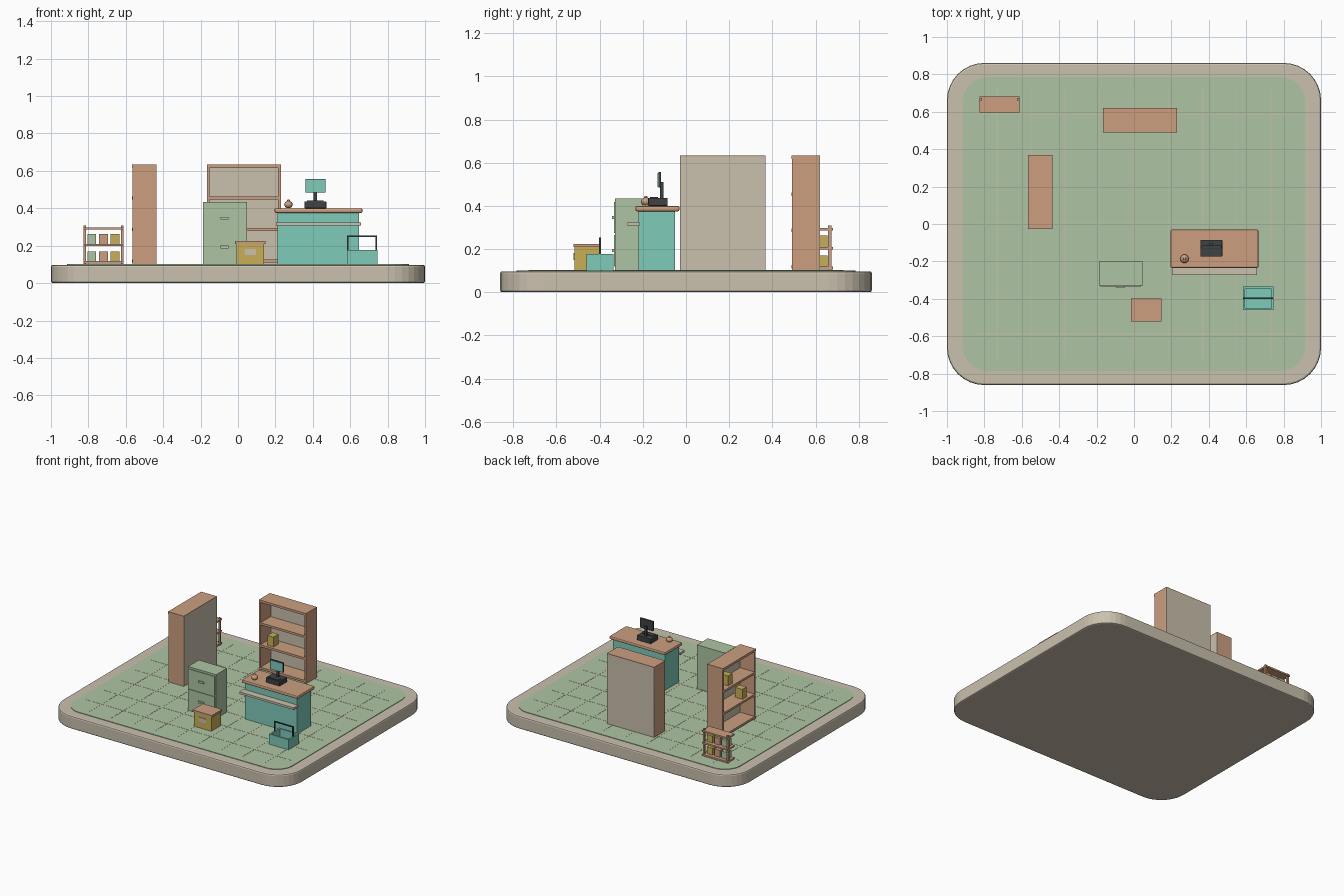
import bpy, bmesh, math
from mathutils import Matrix, Vector

if "Cube" in bpy.data.objects:
    bpy.data.objects.remove(bpy.data.objects["Cube"])


def lin(c):
    c /= 255
    return c / 12.92 if c < 0.04045 else ((c + 0.055) / 1.055) ** 2.4


def material(name, r, g, b):
    m = bpy.data.materials.new(name)
    m.diffuse_color = (lin(r), lin(g), lin(b), 1)
    m.use_nodes = True
    m.node_tree.nodes["Principled BSDF"].inputs["Base Color"].default_value = m.diffuse_color
    return m


TAN = material("stone_tan", 202, 192, 174)
GREEN = material("sage_green", 174, 197, 163)
WOOD = material("warm_wood", 204, 159, 127)
TEAL = material("teal", 127, 203, 186)
YELLOW = material("mustard", 200, 175, 88)
DARK = material("charcoal", 62, 65, 68)


def finish(name, bm, mat, bevel=0, segments=2):
    me = bpy.data.meshes.new(name)
    bmesh.ops.recalc_face_normals(bm, faces=bm.faces)
    bm.to_mesh(me)
    bm.free()
    me.materials.append(mat)
    ob = bpy.data.objects.new(name, me)
    bpy.context.collection.objects.link(ob)
    if bevel:
        mod = ob.modifiers.new("soft_edge", "BEVEL")
        mod.width, mod.segments = bevel, segments
        mod.limit_method = "ANGLE"
        mod.angle_limit = math.radians(40)
    return ob


def box(name, x, y, z, mat, bevel=0, M=Matrix()):
    """Axis-aligned box from (min, max) ranges, optionally placed by M."""
    bm = bmesh.new()
    mid = Vector([(a + b) / 2 for a, b in (x, y, z)])
    size = [b - a for a, b in (x, y, z)]
    bmesh.ops.create_cube(bm, size=1, matrix=M @ Matrix.Translation(mid) @ Matrix.Diagonal((*size, 1)))
    return finish(name, bm, mat, bevel)


def rounded_slab(name, hx, hy, r, z0, z1, mat, bevel=0):
    bm = bmesh.new()
    verts = []
    for k, (sx, sy) in enumerate([(1, 1), (-1, 1), (-1, -1), (1, -1)]):
        for i in range(9):
            a = math.pi / 2 * (k + i / 8)
            verts.append(bm.verts.new((sx * (hx - r) + r * math.cos(a),
                                       sy * (hy - r) + r * math.sin(a), z0)))
    f = bm.faces.new(verts)
    top = bmesh.ops.extrude_face_region(bm, geom=[f])["geom"]
    bmesh.ops.translate(bm, vec=(0, 0, z1 - z0), verts=[v for v in top if isinstance(v, bmesh.types.BMVert)])
    return finish(name, bm, mat, bevel)


# base and tiled floor
rounded_slab("base", 1.0, 0.861, 0.2, 0, 0.097, TAN, 0.01)
rounded_slab("floor", 0.915, 0.785, 0.13, 0.09, 0.101, GREEN)
for i in range(-4, 5):
    x = i * 0.183
    box("tile_line_long", (x - 0.002, x + 0.002), (-0.73, 0.73), (0.099, 0.102), TAN)
for i in range(-3, 4):
    y = i * 0.196
    box("tile_line_cross", (-0.86, 0.86), (y - 0.002, y + 0.002), (0.099, 0.102), TAN)
F = 0.1


# bookcases, open towards local -y
def bookcase(x, y, angle, items):
    M = Matrix.Translation((x, y, 0)) @ Matrix.Rotation(angle, 4, "Z")
    w, d, t = 0.198, 0.066, 0.014
    for s in (-1, 1):
        xs = sorted((s * w, s * (w - t)))
        box("bookcase_side", xs, (-d + 0.002, d - 0.004), (F, 0.632), WOOD, 0, M)
    box("bookcase_back", (-w, w), (d - 0.009, d), (F, 0.628), TAN, 0, M)
    box("bookcase_top", (-w, w), (-d, d), (0.616, 0.633), WOOD, 0, M)
    for z in (0.125, 0.295, 0.462):
        box("bookcase_shelf", (-w + t, w - t), (-d, d - 0.008), (z - 0.016, z), WOOD, 0, M)
    for ix, iz in items:
        box("shelf_box", (ix - 0.025, ix + 0.025), (-0.045, 0.015), (iz, iz + 0.075), YELLOW, 0, M)


bookcase(0.031, 0.554, 0, [(-0.115, 0.295)])
bookcase(-0.501, 0.17, -math.pi / 2, [(-0.08, 0.462), (0.09, 0.295)])

# counter
box("counter_body", (0.211, 0.647), (-0.22, -0.05), (F, 0.378), TEAL)
box("counter_top", (0.195, 0.666), (-0.235, -0.03), (0.375, 0.4), WOOD, 0.008)
box("counter_ledge", (0.202, 0.657), (-0.272, -0.215), (0.308, 0.324), TAN)

# till with screen
box("till_base", (0.355, 0.472), (-0.175, -0.085), (0.4, 0.437), DARK, 0.003)
box("till_keys", (0.37, 0.457), (-0.167, -0.13), (0.436, 0.441), DARK)
box("till_stand", (0.405, 0.423), (-0.12, -0.105), (0.435, 0.51), DARK)
box("till_screen", (0.36, 0.468), (-0.128, -0.116), (0.484, 0.557), DARK)
box("till_display", (0.364, 0.464), (-0.131, -0.127), (0.488, 0.553), TEAL)

# counter bell
bm = bmesh.new()
bmesh.ops.create_uvsphere(bm, u_segments=16, v_segments=8, radius=0.023,
                          matrix=Matrix.Translation((0.27, -0.186, 0.42)) @ Matrix.Diagonal((1, 1, 0.85, 1)))
bmesh.ops.create_uvsphere(bm, u_segments=8, v_segments=6, radius=0.008,
                          matrix=Matrix.Translation((0.27, -0.186, 0.439)))
bell = finish("counter_bell", bm, WOOD)
for p in bell.data.polygons:
    p.use_smooth = True

# filing cabinet
box("cabinet_body", (-0.188, 0.047), (-0.328, -0.2), (F, 0.433), GREEN)
for z in (0.193, 0.347):
    box("cabinet_drawer", (-0.178, 0.037), (-0.333, -0.326), (z - 0.073, z + 0.071), GREEN)
    box("cabinet_handle", (-0.094, -0.05), (-0.343, -0.332), (z - 0.007, z + 0.007), TAN)

# storage crate with lid and label
box("crate_body", (-0.009, 0.139), (-0.517, -0.403), (F, 0.212), YELLOW)
box("crate_lid", (-0.016, 0.146), (-0.522, -0.398), (0.21, 0.224), WOOD)
box("crate_label", (0.035, 0.095), (-0.521, -0.515), (0.15, 0.182), TAN)

# open basket with hoop handle
bx, by, t = (0.582, 0.747), (-0.46, -0.335), 0.012
box("basket_floor", bx, by, (F, 0.115), TEAL)
for x in (bx[0], bx[1] - t):
    box("basket_end", (x, x + t), by, (F, 0.178), TEAL)
    box("basket_handle_post", (x + 0.001, x + 0.009), (-0.402, -0.394), (0.17, 0.252), DARK)
for y in (by[0], by[1] - t):
    box("basket_side", (bx[0] + t, bx[1] - t), (y, y + t), (F, 0.178), TEAL)
box("basket_handle_bar", (bx[0] + 0.001, bx[1] - 0.003), (-0.402, -0.394), (0.246, 0.254), DARK)

# small display rack with coloured boxes
for x in (-0.825, -0.626):
    box("rack_post", (x, x + 0.013), (0.659, 0.673), (F, 0.308), WOOD)
for z in (0.112, 0.204, 0.292):
    box("rack_shelf", (-0.826, -0.612), (0.597, 0.682), (z - 0.006, z + 0.006), WOOD)
for z in (0.118, 0.21):
    for i, mat in enumerate((GREEN, WOOD, YELLOW)):
        x = -0.805 + i * 0.062
        box("rack_box", (x, x + 0.047), (0.607, 0.655), (z, z + 0.052), mat)
